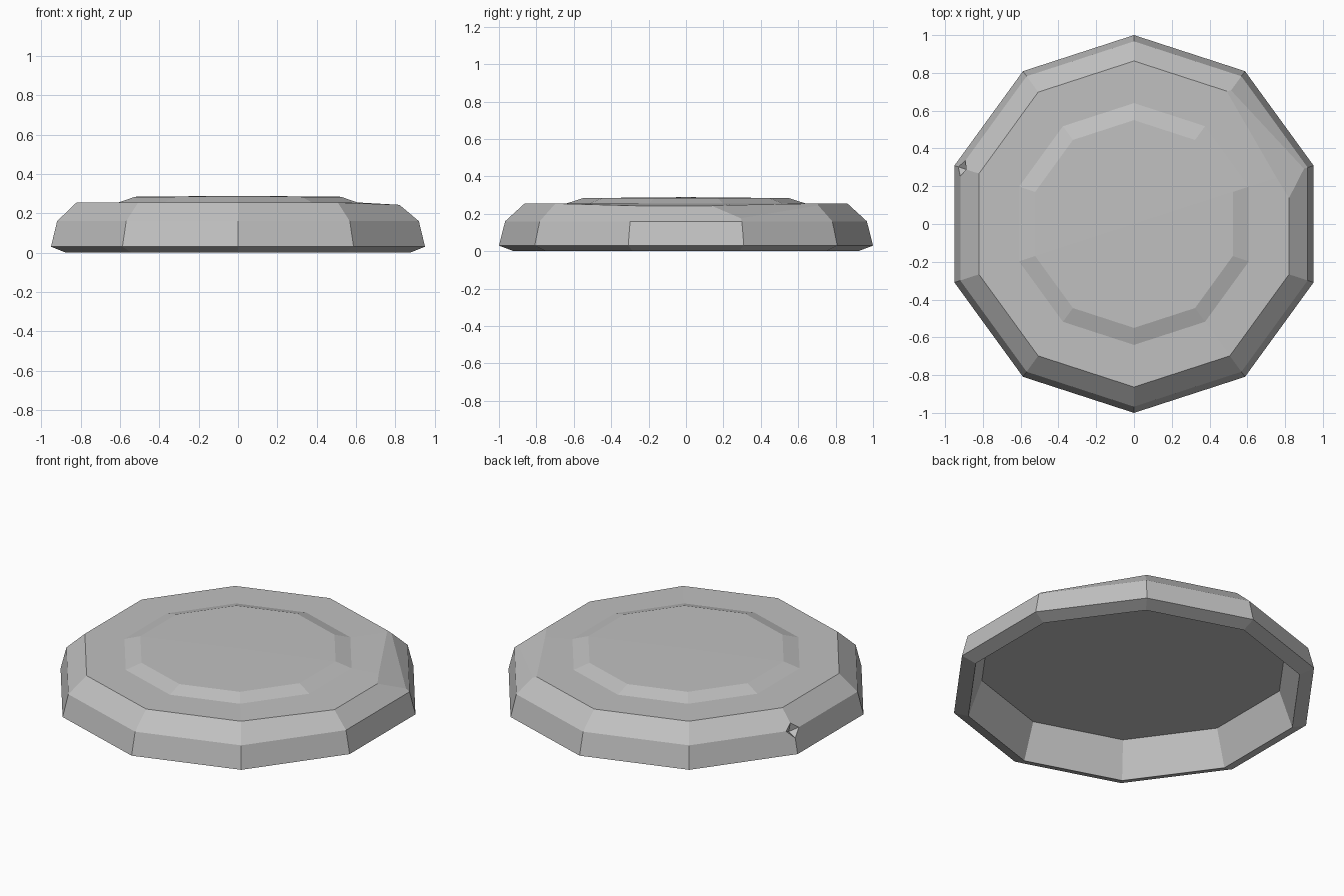
import bpy, bmesh
from math import cos, sin, radians
from mathutils import Vector

cube = bpy.data.objects.get("Cube")
if cube:
    bpy.data.objects.remove(cube, do_unlink=True)

SIDES = 10


def polar(r, angle, z):
    a = radians(angle)
    return Vector((r * cos(a), r * sin(a), z))


# Stone material
stone = bpy.data.materials.new("stone grey")
stone.use_nodes = True
grey = (0.53, 0.53, 0.53, 1)
stone.diffuse_color = grey
stone.node_tree.nodes["Principled BSDF"].inputs["Base Color"].default_value = grey

# Ten-sided slab: hollow underside, rim, bevelled side, raised middle
profile = [(0.845, 0.21), (0.92, 0.0), (1.0, 0.03), (0.967, 0.16),
           (0.863, 0.255), (0.64, 0.255), (0.55, 0.284)]
bm = bmesh.new()
rings = [[bm.verts.new(polar(r, 18 + 36 * i, z)) for i in range(SIDES)]
         for r, z in profile]
for low, high in zip(rings, rings[1:]):
    for i in range(SIDES):
        j = (i + 1) % SIDES
        bm.faces.new((low[i], low[j], high[j], high[i]))
bm.faces.new(rings[0][::-1])
crown = bm.verts.new((0, 0, 0.289))
for i in range(SIDES):
    bm.faces.new((rings[-1][i], rings[-1][(i + 1) % SIDES], crown))

# Worn right edge sits a little lower
for i in (0, -1):
    rings[4][i].co.z = 0.243

# Small notch in the left back corner
notch_corner = rings[3][4]
before = set(bm.faces)
bmesh.ops.bevel(bm, geom=[notch_corner], offset=0.045,
                affect='VERTICES', segments=1)
notch = [f for f in bm.faces if f not in before and len(f.verts) == 4
         and (f.calc_center_median() - polar(0.967, 162, 0.16)).length < 0.06]
bm.normal_update()
bmesh.ops.poke(bm, faces=notch, offset=-0.04)

# Chip broken off the right back top edge
cut = bmesh.ops.bisect_plane(
    bm, geom=bm.verts[:] + bm.edges[:] + bm.faces[:],
    plane_co=polar(0.77, 28, 0.252),
    plane_no=polar(0.42, 28, 0.9), clear_outer=True)
open_edges = [e for e in bm.edges if e.is_boundary]
bmesh.ops.holes_fill(bm, edges=open_edges, sides=0)

bmesh.ops.recalc_face_normals(bm, faces=bm.faces[:])
mesh = bpy.data.meshes.new("stone_slab")
bm.to_mesh(mesh)
bm.free()
mesh.materials.append(stone)
slab = bpy.data.objects.new("stone_slab", mesh)
bpy.context.collection.objects.link(slab)
